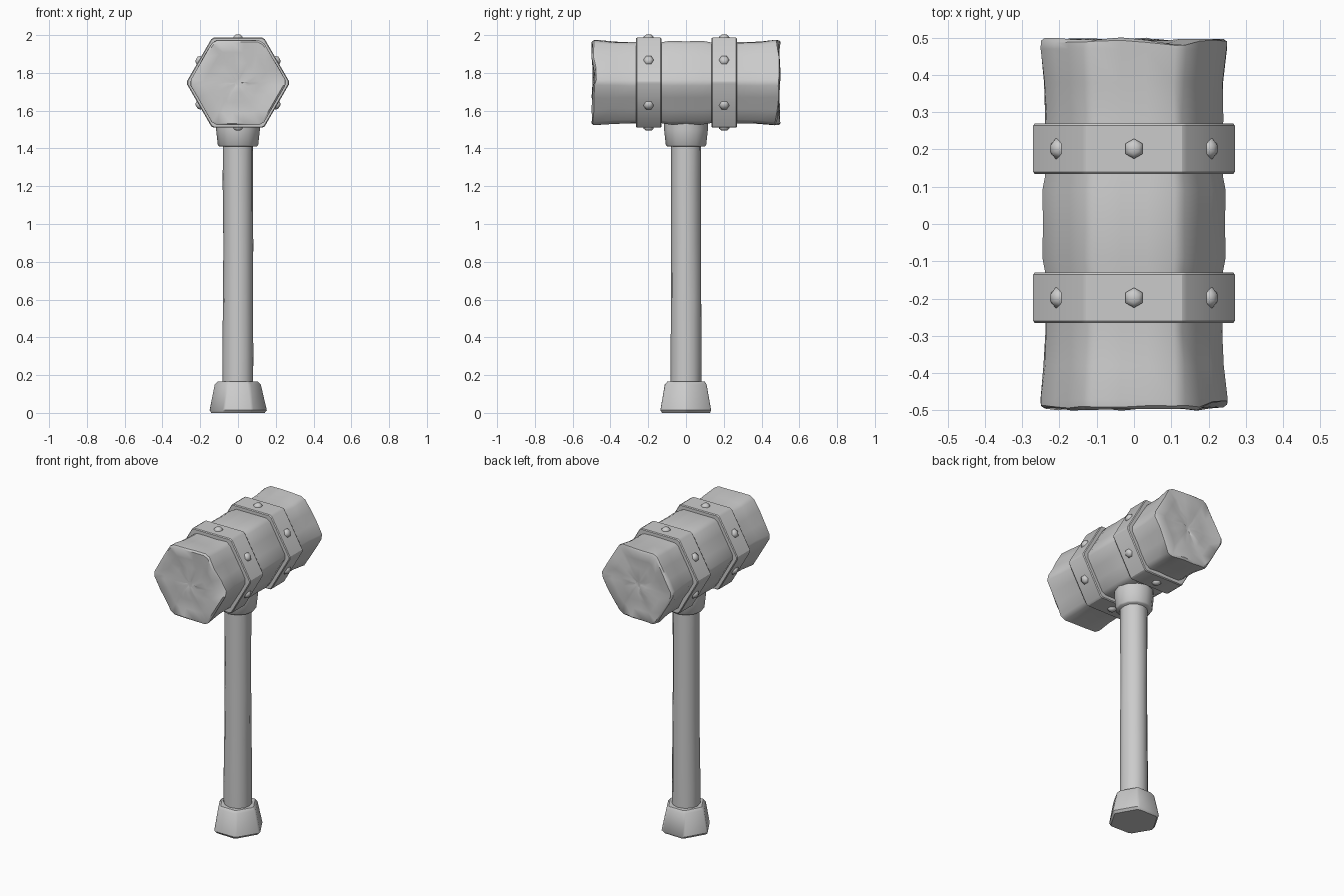
import bpy, bmesh, math, random
from mathutils import Matrix, Vector

if "Cube" in bpy.data.objects:
    bpy.data.objects.remove(bpy.data.objects["Cube"])

random.seed(4)
HEAD_Z = 1.748


def polygon(sides, r, cuts=(0.0,), start=0.0):
    """Regular polygon outline; cuts are fractions along every side."""
    corners = [Vector((r * math.cos(start + math.tau * i / sides),
                       r * math.sin(start + math.tau * i / sides))) for i in range(sides)]
    return [corners[i].lerp(corners[(i + 1) % sides], c) for i in range(sides) for c in cuts]


def loft(name, rings, cap=True, angle=35):
    """Skin a list of equal-length rings of 3D points."""
    bm = bmesh.new()
    rows = [[bm.verts.new(p) for p in ring] for ring in rings]
    n = len(rows[0])
    for a, b in zip(rows, rows[1:]):
        for i in range(n):
            j = (i + 1) % n
            bm.faces.new((a[i], a[j], b[j], b[i]))
    if cap:
        bm.faces.new(rows[0])
        bm.faces.new(rows[-1])
    bmesh.ops.recalc_face_normals(bm, faces=bm.faces)
    me = bpy.data.meshes.new(name)
    bm.to_mesh(me)
    bm.free()
    ob = bpy.data.objects.new(name, me)
    bpy.context.collection.objects.link(ob)
    bpy.ops.object.select_all(action='DESELECT')
    ob.select_set(True)
    bpy.context.view_layer.objects.active = ob
    bpy.ops.object.shade_smooth_by_angle(angle=math.radians(angle))
    return ob


def upright(profile, sides, cuts=(0.0,), jitter=0.0, start=0.0):
    """Rings stacked along z from (radius, z) pairs."""
    return [[(p.x + random.uniform(-jitter, jitter), p.y + random.uniform(-jitter, jitter), z)
             for p in polygon(sides, r, cuts, start)] for r, z in profile]


def along_y(profile, cuts=(0.0,)):
    """Hexagonal rings stacked along y from (radius, y) pairs."""
    return [[Vector((p.x, y, HEAD_Z + p.y)) for p in polygon(6, r, cuts)] for r, y in profile]


# Pommel: rough tapered hexagonal block
loft("pommel", upright([(0.145, 0.0), (0.156, 0.014), (0.127, 0.15), (0.112, 0.165)],
                       6, (0.07, 0.93), 0.003), angle=40)

# Handle: long, slightly uneven wooden shaft
shaft = [(0.082, 0.12), (0.082, 0.3), (0.08, 0.6), (0.079, 0.9), (0.079, 1.2), (0.08, 1.45)]
loft("handle", upright(shaft, 12, jitter=0.002), angle=60)

# Collar under the head
loft("collar", upright([(0.1, 1.41), (0.107, 1.418), (0.116, 1.5), (0.116, 1.56)], 12), angle=50)

# Head: waisted hexagonal block with worn, dented striking ends
cuts = (0.07, 0.36, 0.64, 0.93)
half = [(0.253, 0.0), (0.255, 0.09), (0.247, 0.13), (0.246, 0.29), (0.249, 0.38),
        (0.259, 0.47), (0.259, 0.494)]
body = [(r, -y) for r, y in half[:0:-1]] + half
caps = [(0.248, 0.501), (0.185, 0.498), (0.12, 0.492), (0.06, 0.497), (0.02, 0.49)]
rings = along_y([(r, -y) for r, y in reversed(caps)] + body + caps, cuts)
chips = [(-1, 0.2, 0.028), (-1, 4.0, 0.014), (1, 1.1, 0.02), (1, 5.3, 0.022)]
for ring in rings:
    for p in ring:
        end = 1 if p.y > 0 else -1
        if abs(p.y) > 0.485:
            p.y -= end * random.uniform(0, 0.008)
            rad = Vector((p.x, p.z - HEAD_Z))
            for side, a, depth in chips:
                spot = Vector((math.cos(a), math.sin(a))) * 0.225
                if side == end:
                    p.y -= end * depth * max(0, 1 - (rad - spot).length / 0.09)
        elif abs(p.y) > 0.28:
            p.x += random.uniform(-0.003, 0.003)
            p.z += random.uniform(-0.003, 0.003)
loft("hammer_head", rings, angle=40)

# Two hexagonal bands, each with six faceted rivets
for label, y in (("front", -0.198), ("back", 0.202)):
    w = 0.068
    profile = [(0.225, -w), (0.27, -w), (0.275, -w + 0.006),
               (0.275, w - 0.006), (0.27, w), (0.225, w)]
    loft(label + "_band", along_y([(r, y + d) for r, d in profile], (0.03, 0.97)),
         cap=False, angle=30)
    for k in range(6):
        turn = Matrix.Rotation(math.radians(60 * k), 4, 'Y')
        place = Matrix.Translation((0, y, HEAD_Z)) @ turn
        stud = upright([(0.027, 0.225), (0.027, 0.243), (0.014, 0.254)], 6, start=math.pi / 6)
        loft(f"{label}_rivet_{k + 1}", [[place @ Vector(p) for p in r] for r in stud], angle=50)
